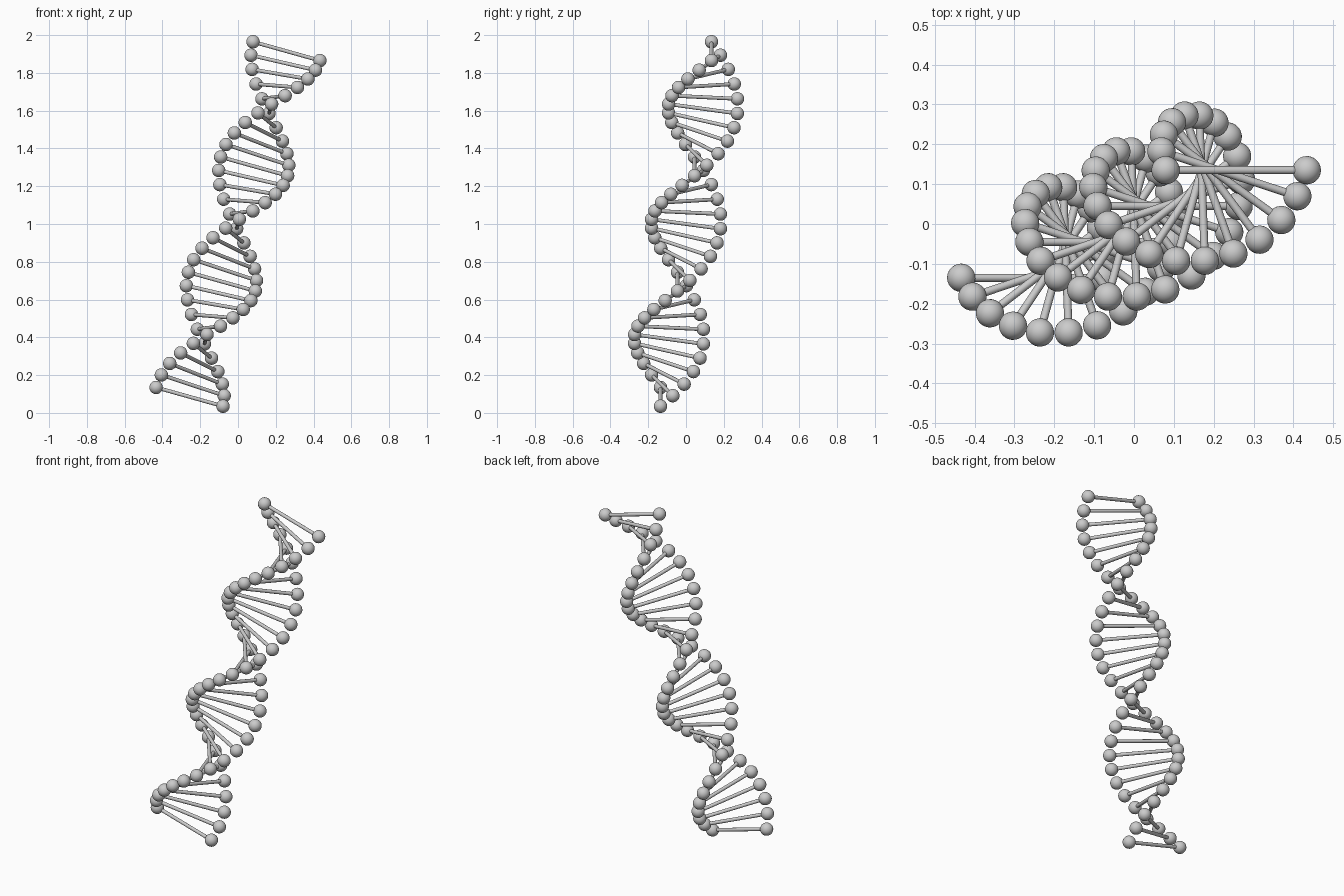
import bpy, math
from mathutils import Vector

if "Cube" in bpy.data.objects:
    bpy.data.objects.remove(bpy.data.objects["Cube"])

STEPS = 30            # 31 rungs, 18 degrees apart (1.5 turns)
RADIUS = 0.184        # ball centre to helix axis
BALL, ROD = 0.0355, 0.01
MID = Vector((0, 0, 1))
HALF = Vector((0.2565, 0.135, 0.915))   # half of the tilted axis

# Frame around the tilted axis
axis = HALF.normalized()
u = Vector((-axis.z, 0, axis.x)).normalized()
v = u.cross(axis)


def smooth(obj):
    bpy.ops.object.shade_smooth_by_angle(angle=math.radians(40))
    return obj


def ball(name, pos):
    bpy.ops.mesh.primitive_uv_sphere_add(segments=32, ring_count=16, radius=BALL, location=pos)
    obj = smooth(bpy.context.object)
    obj.rotation_euler = axis.to_track_quat('Z', 'Y').to_euler()
    obj.name = name


def rung(name, a, b):
    d = b - a
    bpy.ops.mesh.primitive_cylinder_add(vertices=16, radius=ROD, depth=d.length, location=(a + b) / 2)
    obj = smooth(bpy.context.object)
    obj.rotation_euler = d.to_track_quat('Z', 'Y').to_euler()
    obj.name = name


# Twisted ladder, from the top down
for k in range(STEPS + 1):
    t = math.radians(18 * k)
    centre = MID + HALF * (1 - 2 * k / STEPS)
    arm = (u * math.cos(t) + v * math.sin(t)) * RADIUS
    ball(f"strand_a_ball_{k}", centre + arm)
    ball(f"strand_b_ball_{k}", centre - arm)
    rung(f"rung_{k}", centre + arm, centre - arm)
